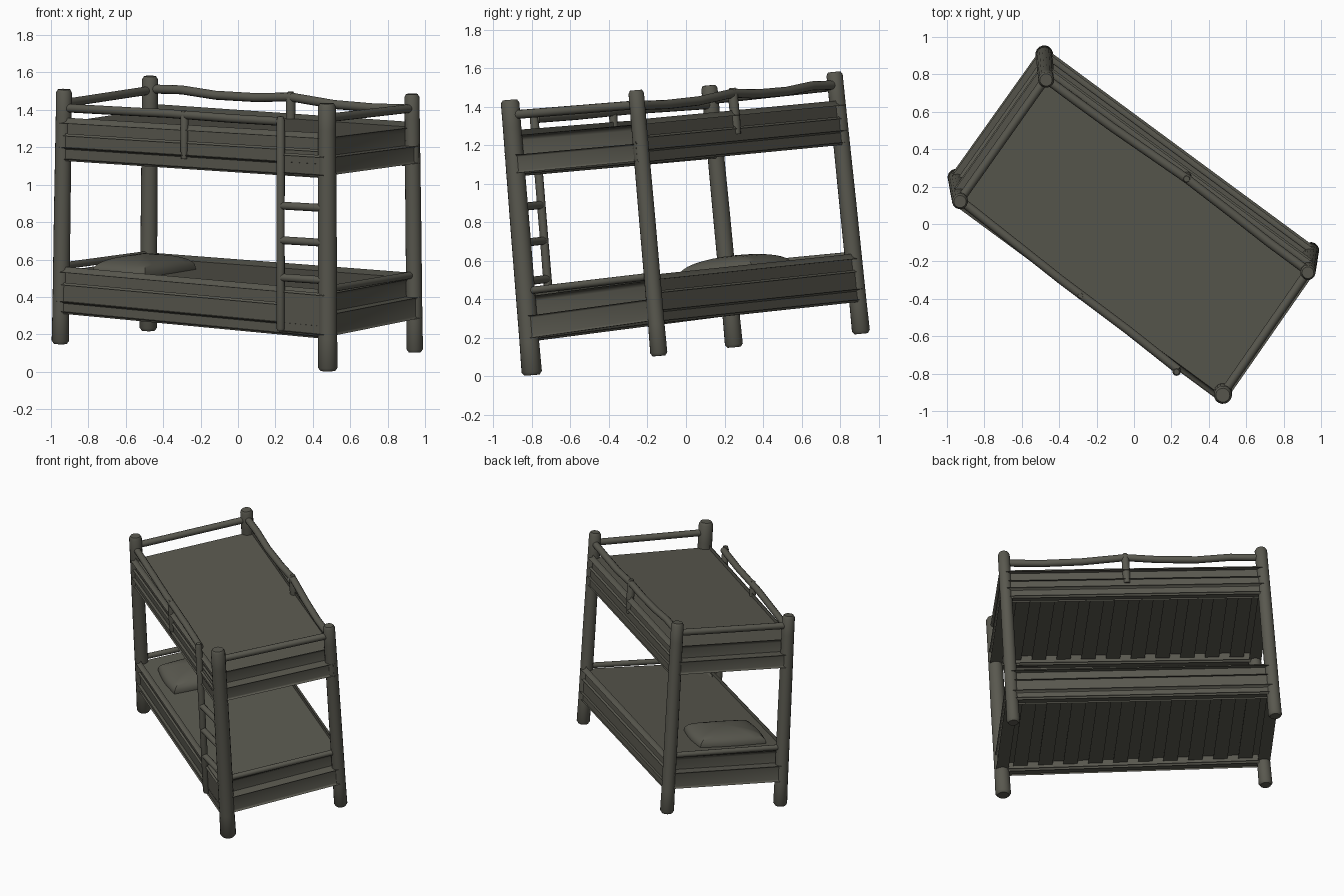
import bpy, bmesh, math
from mathutils import Vector

if "Cube" in bpy.data.objects:
    bpy.data.objects.remove(bpy.data.objects["Cube"])

# Single flat colour
mat = bpy.data.materials.new("dark olive grey")
mat.diffuse_color = (0.10, 0.098, 0.078, 1)
mat.use_nodes = True
mat.node_tree.nodes["Principled BSDF"].inputs["Base Color"].default_value = mat.diffuse_color

# Foot and head centres of the four posts, keyed by (length end, width side)
FEET = {(0, 0): (.48, -.80, .005), (1, 0): (-.95, .25, .15),
        (0, 1): (.945, -.14, .105), (1, 1): (-.48, .91, .22)}
HEADS = {(0, 0): (.475, -.915, 1.435), (1, 0): (-.93, .12, 1.51),
         (0, 1): (.93, -.26, 1.485), (1, 1): (-.47, .77, 1.58)}
RADII = {(0, 0): .050, (1, 0): .044, (0, 1): .042, (1, 1): .044}


def P(u, v, w):
    """Bed space (length, width, height, each 0..1) to world."""
    p = Vector()
    for (i, j), foot in FEET.items():
        k = (u if i else 1 - u) * (v if j else 1 - v)
        p += k * Vector(foot).lerp(Vector(HEADS[i, j]), w)
    return p


def finish(name, bm):
    bmesh.ops.recalc_face_normals(bm, faces=bm.faces)
    me = bpy.data.meshes.new(name)
    bm.to_mesh(me)
    bm.free()
    me.materials.append(mat)
    ob = bpy.data.objects.new(name, me)
    bpy.context.collection.objects.link(ob)
    bpy.ops.object.select_all(action='DESELECT')
    ob.select_set(True)
    bpy.context.view_layer.objects.active = ob
    bpy.ops.object.shade_smooth_by_angle(angle=math.radians(40))
    return ob


def tube(name, pts, radii, sides=16):
    """Round bar through points, with a radius at each."""
    bm = bmesh.new()
    rings = []
    for i, p in enumerate(pts):
        t = (pts[min(i + 1, len(pts) - 1)] - pts[max(i - 1, 0)]).normalized()
        a = t.cross(Vector((.8, .6, 0)) if abs(t.z) > .7 else Vector((0, 0, 1))).normalized()
        b = t.cross(a)
        rings.append([bm.verts.new(p + radii[i] * (math.cos(k) * a + math.sin(k) * b))
                      for k in (2 * math.pi * s / sides for s in range(sides))])
    for r, q in zip(rings, rings[1:]):
        for s in range(sides):
            n = (s + 1) % sides
            bm.faces.new((r[s], r[n], q[n], q[s]))
    bm.faces.new(rings[0])
    bm.faces.new(rings[-1])
    return finish(name, bm)


def bar(name, coords, r):
    return tube(name, [P(*c) for c in coords], [r] * len(coords), 12)


def slab(name, u0, u1, v0, v1, w0, w1, bevel):
    """Rounded block in bed space."""
    bm = bmesh.new()
    bmesh.ops.create_cube(bm, size=1)
    for vert in bm.verts:
        c = vert.co + Vector((.5, .5, .5))
        vert.co = P(u0 + c.x * (u1 - u0), v0 + c.y * (v1 - v0), w0 + c.z * (w1 - w0))
    bmesh.ops.bevel(bm, geom=bm.edges[:], offset=bevel, segments=3,
                    profile=.5, affect='EDGES', clamp_overlap=True)
    return finish(name, bm)


# Corner posts with rounded ends and slightly wider feet
for (i, j), r in RADII.items():
    hs = (0, .012, .12, .5, .9, .988, 1)
    fs = (.8, 1.07, 1.03, 1.02, .97, .97, .75)
    tube("corner_post", [P(i, j, h) for h in hs], [r * f for f in fs])

# Two bunks: frame boards, slats and mattress
for name, base, board, m0, top in (("lower", .13, .215, .17, .285),
                                   ("upper", .73, .80, .775, .87)):
    for v in (0, 1):
        slab(name + "_side_board", 0, 1, v - .032, v + .032, base, board + .02, .012)
    for u in (0, 1):
        slab(name + "_end_board", u - .017, u + .017, 0, 1, base + .004, board, .012)
    for k in range(10):
        u = .07 + k * .0955
        slab(name + "_slat", u - .024, u + .024, .02, .98, base + .022, base + .042, .006)
    slab(name + "_mattress", .018, .982, -.022, 1.022, m0, top, .028)

# End rails above both mattresses
for u in (0, 1):
    bar("lower_end_rail", [(u, 0, .305), (u, 1, .300)], .019)
    bar("upper_end_rail", [(u, 0, .945), (u, 1, .945)], .023)

# Back guard rail, gently wavy, with its stub support
bar("back_guard_rail", [(0, 1, .942), (.15, 1.0, .936), (.3, 1.01, .938), (.47, 1.02, .955),
                        (.6, 1.01, .944), (.75, 1.0, .943), (.88, 1.0, .955), (1, 1, .95)], .024)
tube("back_rail_support", [P(.47, 1.02, h) for h in (.80, .85, .95, .975)],
     [.022, .026, .026, .016], 12)

# Front guard rail from the ladder to the far post
bar("front_guard_rail", [(1, 0, .927), (.6, -.03, .93), (.35, -.035, .925), (.155, -.05, .925)], .023)
tube("front_rail_support", [P(.53, -.035, h) for h in (.76, .80, .92, .945)],
     [.016, .02, .022, .014], 12)

# Ladder: outer upright, rungs to the corner post, mounting plates
tube("ladder_upright", [P(.155, -.065, h) for h in (.14, .15, .5, .93, .945)],
     [.018, .023, .022, .023, .015], 12)
for w in (.34, .48, .61):
    bar("ladder_rung", [(.155, -.065, w), (0, -.03, w)], .021)
slab("ladder_top_plate", 0, .155, -.055, 0, .735, .80, .012)
slab("ladder_bottom_plate", 0, .155, -.055, 0, .14, .285, .012)

# Pillow on the lower mattress: a flattened soft dome
bm = bmesh.new()
bmesh.ops.create_uvsphere(bm, u_segments=32, v_segments=16, radius=1)
soft = lambda t, e: math.copysign(abs(t) ** e, t)
for vert in bm.verts:
    c = vert.co.copy()
    h = math.hypot(c.x, c.y)
    k = h / max(abs(c.x), abs(c.y)) if h > 1e-6 else 1
    k = 1 + (k - 1) * .8
    vert.co = P(.81 + .105 * c.x * k, .37 + .31 * c.y * k, .285 + .063 * soft(c.z, .8))
finish("pillow", bm)
